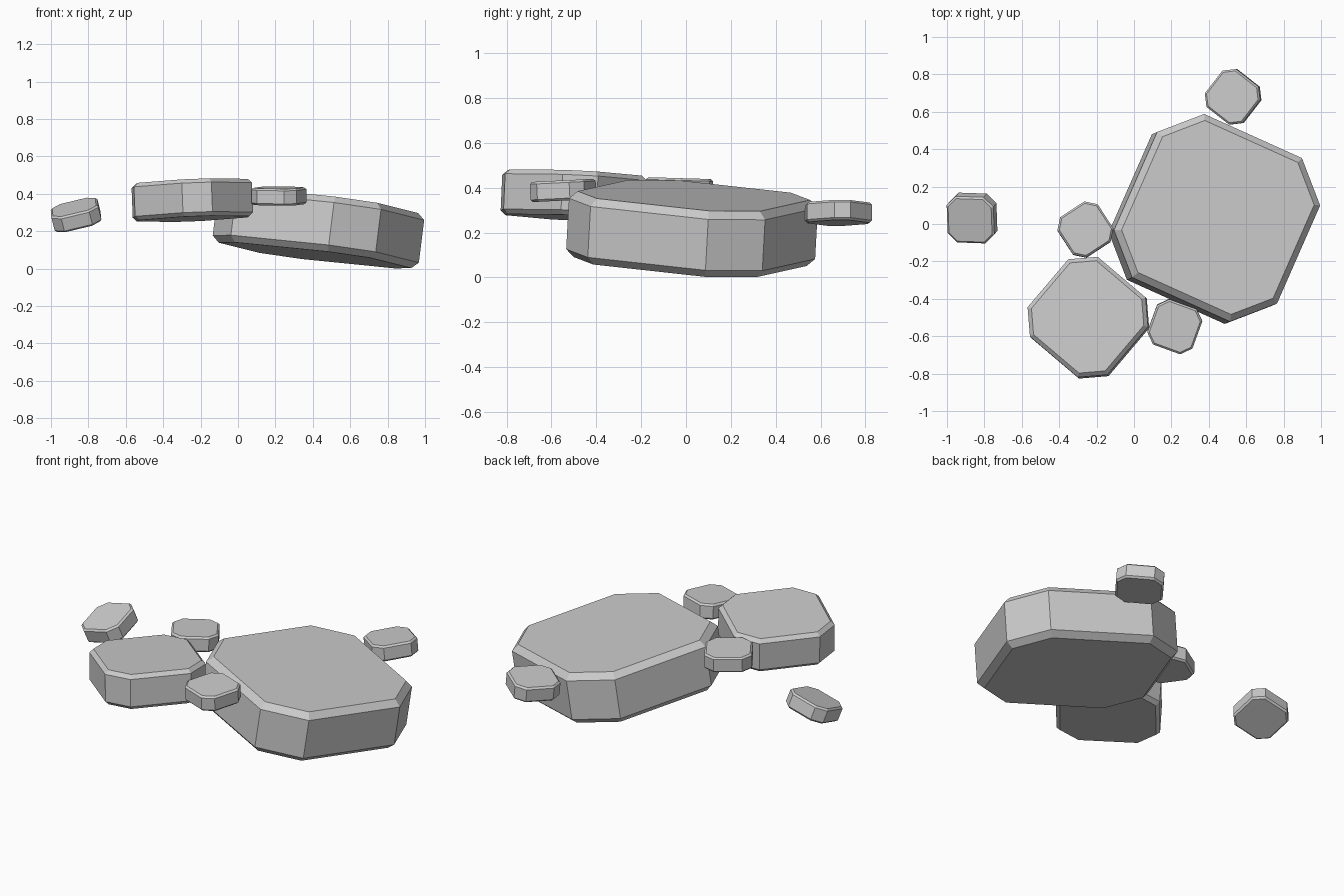
import bpy, bmesh
from math import radians
from mathutils import Vector, Matrix

if "Cube" in bpy.data.objects:
    bpy.data.objects.remove(bpy.data.objects["Cube"])


def stone(name, center, side, thick, bevel, yaw, slope_x, slope_y):
    """Square slab with clipped corners, bevelled rims, tilted to the given slopes."""
    bm = bmesh.new()
    a, b, h = side * 0.5, side * 0.3, thick / 2
    outline = [(a, -b), (a, b), (b, a), (-b, a), (-a, b), (-a, -b), (-b, -a), (b, -a)]
    base = bm.faces.new([bm.verts.new((x, y, -h)) for x, y in outline])
    ext = bmesh.ops.extrude_face_region(bm, geom=[base], use_keep_orig=True)
    top = [v for v in ext["geom"] if isinstance(v, bmesh.types.BMVert)]
    bmesh.ops.translate(bm, verts=top, vec=(0, 0, thick))
    # bevel the upper and lower rims only
    rims = [e for e in bm.edges if abs(e.verts[0].co.z - e.verts[1].co.z) < 1e-5]
    bmesh.ops.bevel(bm, geom=rims, offset=bevel, offset_type='OFFSET',
                    segments=1, profile=0.5, affect='EDGES')
    bmesh.ops.recalc_face_normals(bm, faces=bm.faces)
    # yaw, then lean onto the slope
    normal = Vector((-slope_x, -slope_y, 1)).normalized()
    tilt = Vector((0, 0, 1)).rotation_difference(normal).to_matrix().to_4x4()
    mesh = bpy.data.meshes.new(name)
    bm.to_mesh(mesh)
    bm.free()
    obj = bpy.data.objects.new(name, mesh)
    obj.matrix_world = Matrix.Translation(center) @ tilt @ Matrix.Rotation(radians(yaw), 4, 'Z')
    bpy.context.collection.objects.link(obj)


# large and medium slabs
stone("large_stone", (0.43, 0.027, 0.218), 0.96, 0.297, 0.034, -24, -0.125, -0.055)
stone("medium_stone", (-0.244, -0.501, 0.366), 0.56, 0.20, 0.021, -40.3, 0.04, -0.045)

# small pebbles around them
pebbles = [
    ("back_pebble", (0.53, 0.68, 0.288), -38, 0.10, 0.0),
    ("middle_pebble", (-0.26, -0.03, 0.398), 33, 0.0, -0.03),
    ("front_pebble", (0.218, -0.548, 0.388), -20, 0.0, 0.05),
    ("left_pebble", (-0.866, 0.032, 0.287), 0, 0.25, 0.30),
]
for name, center, yaw, sx, sy in pebbles:
    stone(name, center, 0.257, 0.09, 0.01, yaw, sx, sy)
